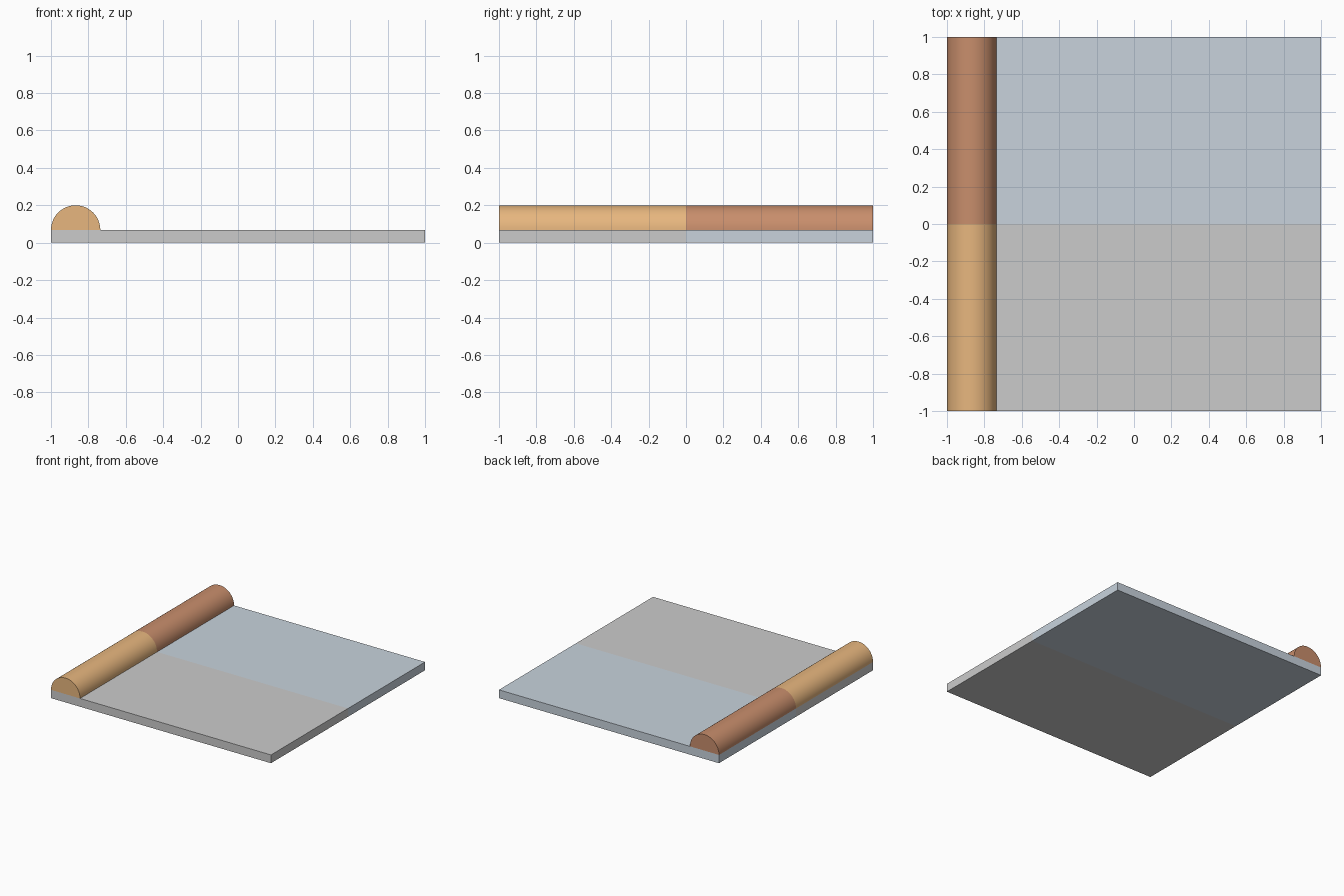
import bpy
import bmesh
import math

if "Cube" in bpy.data.objects:
    bpy.data.objects.remove(bpy.data.objects["Cube"])

SLAB_H = 0.068
R = 0.132
CX = -1 + R


def extruded(name, profile, y0, y1, color=None):
    """Extrude an (x, z) profile along y."""
    bm = bmesh.new()
    face = bm.faces.new([bm.verts.new((x, y0, z)) for x, z in profile])
    out = bmesh.ops.extrude_face_region(bm, geom=[face])
    verts = [g for g in out["geom"] if isinstance(g, bmesh.types.BMVert)]
    bmesh.ops.translate(bm, verts=verts, vec=(0, y1 - y0, 0))
    bmesh.ops.recalc_face_normals(bm, faces=bm.faces)
    mesh = bpy.data.meshes.new(name)
    bm.to_mesh(mesh)
    bm.free()
    obj = bpy.data.objects.new(name, mesh)
    bpy.context.collection.objects.link(obj)
    if color:
        mat = bpy.data.materials.new(name + "_colour")
        mat.diffuse_color = (*color, 1)
        mat.use_nodes = True
        mat.node_tree.nodes["Principled BSDF"].inputs["Base Color"].default_value = mat.diffuse_color
        mesh.materials.append(mat)
    return obj


def smooth(obj):
    bpy.ops.object.select_all(action='DESELECT')
    obj.select_set(True)
    bpy.context.view_layer.objects.active = obj
    bpy.ops.object.shade_smooth_by_angle(angle=math.radians(30))


slab = [(-1, 0), (1, 0), (1, SLAB_H), (-1, SLAB_H)]
N = 24
dome = [(CX + R * math.cos(math.pi * i / N), SLAB_H + R * math.sin(math.pi * i / N))
        for i in range(N + 1)]

# Flat base, front and back halves
extruded("front_slab", slab, -1, 0)
extruded("back_slab", slab, 0, 1, (0.58, 0.65, 0.72))

# Half-round rail along the left edge, front and back halves
smooth(extruded("front_rail", dome, -1, 0, (0.80, 0.47, 0.21)))
smooth(extruded("back_rail", dome, 0, 1, (0.58, 0.27, 0.15)))
